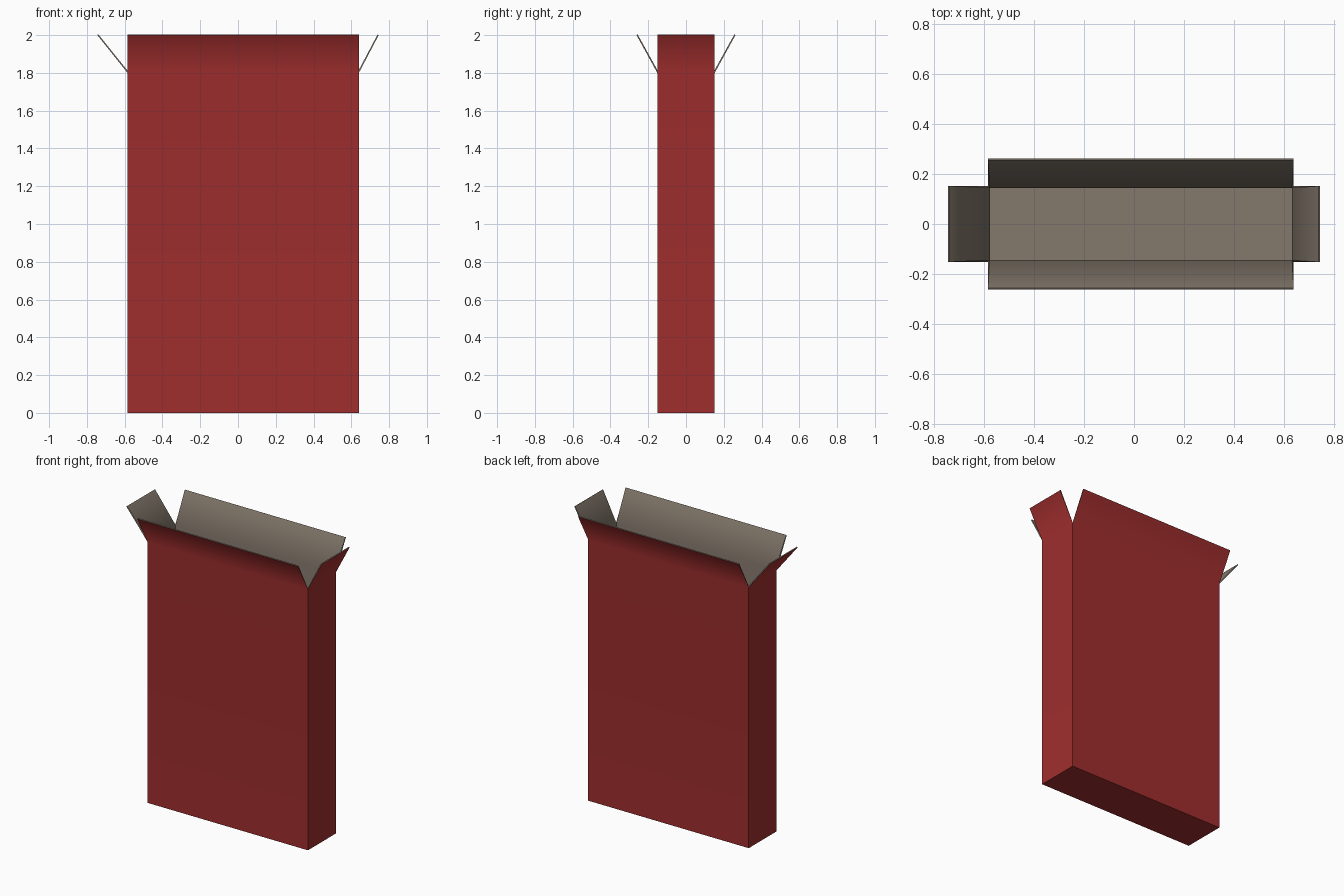
import bpy, bmesh, math

cube = bpy.data.objects.get("Cube")
if cube:
    bpy.data.objects.remove(cube)


def make_material(name, color):
    mat = bpy.data.materials.new(name)
    mat.use_nodes = True
    mat.diffuse_color = color
    mat.node_tree.nodes["Principled BSDF"].inputs["Base Color"].default_value = color
    return mat


red = make_material("red card", (0.35, 0.027, 0.027, 1))
grey = make_material("grey card lining", (0.23, 0.19, 0.15, 1))

# Overall sizes
left, right, depth = -0.585, 0.64, 0.152
fold_z, top_z = 1.8, 2.0
corners = [(left, -depth), (right, -depth), (right, depth), (left, depth)]
# Outward lean of the flaps: front, right end, back, left end
leans = [(0, -0.11), (0.105, 0), (0, 0.11), (-0.16, 0)]

# Carton sheet: base, four walls and four open flaps
bm = bmesh.new()
base = [bm.verts.new((x, y, 0)) for x, y in corners]
fold = [bm.verts.new((x, y, fold_z)) for x, y in corners]
bm.faces.new(base[::-1])
for i, (dx, dy) in enumerate(leans):
    j = (i + 1) % 4
    bm.faces.new((base[i], base[j], fold[j], fold[i]))
    tip = [bm.verts.new((corners[k][0] + dx, corners[k][1] + dy, top_z)) for k in (j, i)]
    bm.faces.new((fold[i], fold[j], *tip))
mesh = bpy.data.meshes.new("open_carton")
bm.to_mesh(mesh)
bm.free()
mesh.materials.append(red)
mesh.materials.append(grey)
carton = bpy.data.objects.new("open_carton", mesh)
bpy.context.collection.objects.link(carton)

# Card thickness, with a grey lining and grey cut edges
card = carton.modifiers.new("card thickness", "SOLIDIFY")
card.thickness = 0.007
card.offset = -1
card.use_even_offset = True
card.material_offset = 1
card.material_offset_rim = 1

# Soft folds between walls and flaps, sharp box corners
bpy.context.view_layer.objects.active = carton
carton.select_set(True)
bpy.ops.object.modifier_apply(modifier=card.name)
bpy.ops.object.shade_smooth_by_angle(angle=math.radians(45))
weighted = carton.modifiers.new("flat walls", "WEIGHTED_NORMAL")
weighted.keep_sharp = True
